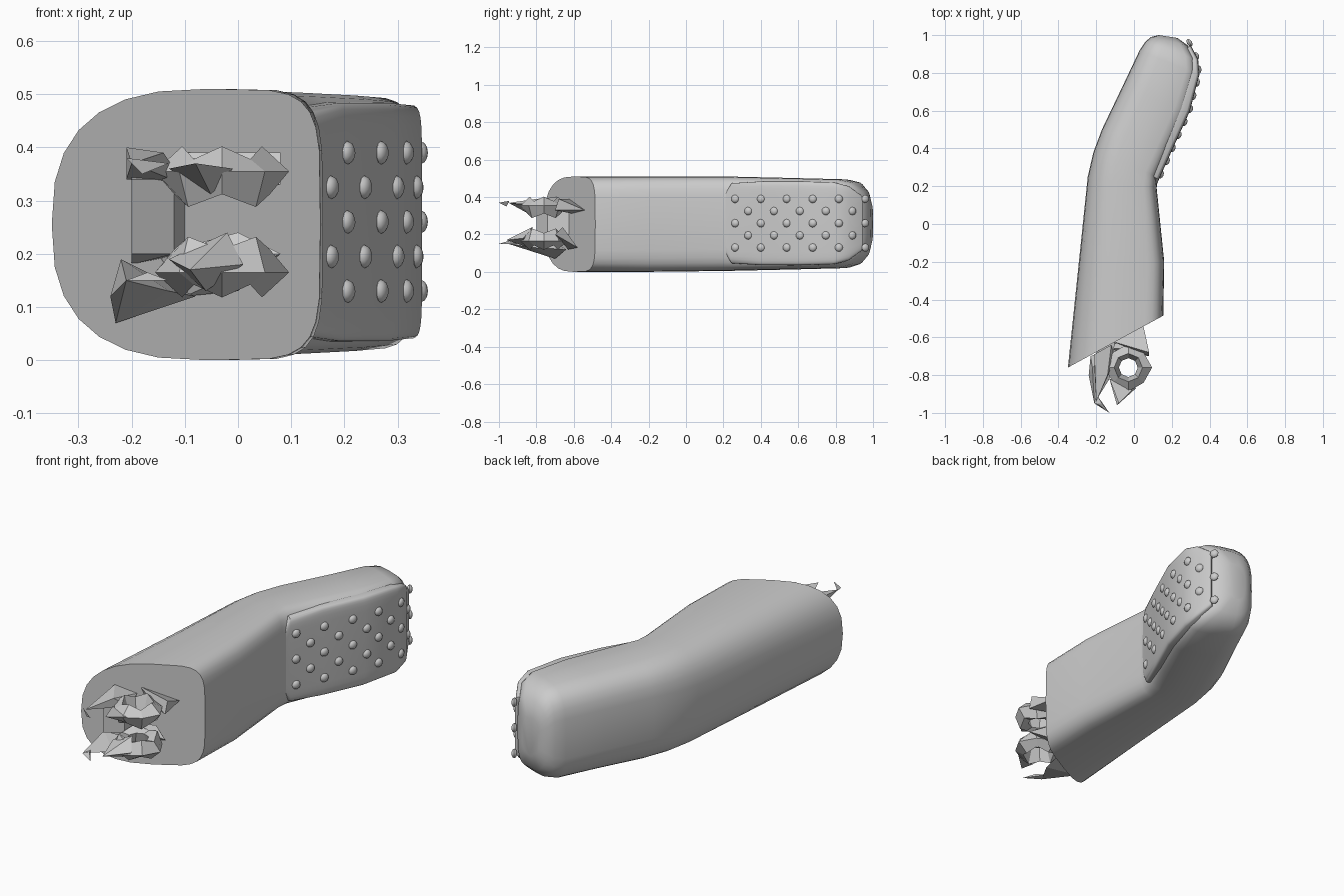
import bpy, bmesh, math
from mathutils import Vector

cube = bpy.data.objects.get("Cube")
if cube:
    bpy.data.objects.remove(cube, do_unlink=True)

grey = bpy.data.materials.new("plain grey")
grey.use_nodes = True
COLOUR = (0.6, 0.6, 0.6, 1)
grey.diffuse_color = COLOUR
grey.node_tree.nodes["Principled BSDF"].inputs["Base Color"].default_value = COLOUR


def finish(name, bm, smooth=None):
    bmesh.ops.recalc_face_normals(bm, faces=bm.faces)
    mesh = bpy.data.meshes.new(name)
    bm.to_mesh(mesh)
    bm.free()
    mesh.materials.append(grey)
    obj = bpy.data.objects.new(name, mesh)
    bpy.context.collection.objects.link(obj)
    if smooth:
        bpy.ops.object.select_all(action="DESELECT")
        obj.select_set(True)
        bpy.context.view_layer.objects.active = obj
        bpy.ops.object.shade_smooth_by_angle(angle=math.radians(smooth))
    return obj


def power(v, n):
    return math.copysign(abs(v) ** (2 / n), v)


def loft(name, stations, mid, count=28):
    """Skin rounded sections: left xy, right xy, low z, high z, left and right squareness."""
    bm = bmesh.new()
    rings = []
    for left, right, low, high, n_left, n_right in stations:
        a, b = Vector(left), Vector(right)
        ring = []
        for i in range(count):
            ang = math.tau * i / count
            n = n_right if math.cos(ang) > 0 else n_left
            u, v = power(math.cos(ang), n), power(math.sin(ang), n)
            t = mid + u * ((1 - mid) if u > 0 else mid)
            p = a.lerp(b, t)
            ring.append(bm.verts.new((p.x, p.y, (low + high) / 2 + v * (high - low) / 2)))
        rings.append(ring)
    for r, s in zip(rings, rings[1:]):
        for i in range(count):
            j = (i + 1) % count
            bm.faces.new((r[i], r[j], s[j], s[i]))
    bm.faces.new(rings[0])
    bm.faces.new(rings[-1])
    return finish(name, bm, 35)


# Bent body with a slanted front end and a rounded back end
loft("body", [
    ((-.35, -.76), (.155, -.485), 0, .51, 2.6, 5),
    ((-.30, -.28), (.16, -.20), 0, .51, 2.8, 5),
    ((-.245, .25), (.12, .19), .005, .51, 3, 5),
    ((-.215, .38), (.125, .25), .007, .508, 3.2, 5),
    ((-.17, .50), (.195, .40), .01, .505, 3.5, 5),
    ((-.06, .73), (.285, .60), .015, .5, 3.5, 5),
    ((.03, .92), (.335, .79), .02, .495, 3.5, 5),
    ((.06, .965), (.328, .87), .04, .48, 3.5, 4.5),
    ((.09, .99), (.285, .945), .085, .435, 3, 4),
    ((.13, 1.0), (.23, .985), .16, .36, 3, 3),
], .58)

# Grip pad following the right-hand face of the handle
path = [Vector(p) for p in ((.115, .215), (.125, .24), (.197, .40), (.288, .60),
                            (.338, .79), (.332, .87), (.295, .94))]
half = (.17, .215, .225, .225, .22, .2, .15)


def side(i):
    d = path[min(i + 1, len(path) - 1)] - path[max(i - 1, 0)]
    return Vector((d.y, -d.x)).normalized()


loft("grip_pad", [
    (p - side(i) * .09, p + side(i) * .008, .26 - h, .26 + h, 8, 8)
    for i, (p, h) in enumerate(zip(path, half))], .5)


def pad_point(y):
    for i, (a, b) in enumerate(zip(path, path[1:])):
        if y <= b.y or i == len(path) - 2:
            t = (y - a.y) / (b.y - a.y)
            return a.lerp(b, t) + side(i).lerp(side(i + 1), t) * .008, side(i).lerp(side(i + 1), t)


# Staggered rows of round studs
bm = bmesh.new()
for row in range(5):
    start, number = (.265, 6) if row % 2 == 0 else (.335, 5)
    for k in range(number):
        p, n = pad_point(start + k * .138)
        new = bmesh.ops.create_uvsphere(bm, u_segments=10, v_segments=6, radius=.022)["verts"]
        turn = Vector((0, 0, 1)).rotation_difference(n.to_3d())
        for v in new:
            v.co.z *= .6
            v.co = turn @ v.co + Vector((p.x, p.y, .13 + row * .065))
finish("grip_studs", bm, 40)


# Jagged broken fitting at the front end
def shard(name, *points):
    bm = bmesh.new()
    for p in points:
        bm.verts.new(p)
    bmesh.ops.convex_hull(bm, input=bm.verts[:])
    return finish(name, bm)


def broken_ring(name, z, flip):
    bm = bmesh.new()
    rows = []
    for i in range(8):
        ang = math.tau * i / 8
        jag = .012 * (-1) ** i
        c, s = math.cos(ang), math.sin(ang)
        rows.append([bm.verts.new((-.03 + r * c, -.76 + r * s, z + flip * h))
                     for r, h in ((.05, -.03), (.075, .045 + jag), (.12 + jag / 2, .01), (.09, -.045 + jag))])
    for i in range(8):
        for j in range(4):
            a, b = rows[i], rows[(i + 1) % 8]
            bm.faces.new((a[j], a[(j + 1) % 4], b[(j + 1) % 4], b[j]))
    return finish(name, bm)


broken_ring("upper_ring", .345, 1)
broken_ring("lower_ring", .175, -1)
shard("left_post", (-.2, -.8, .2), (-.2, -.8, .34), (-.12, -.74, .2), (-.12, -.74, .34),
      (-.2, -.66, .18), (-.2, -.66, .36), (-.1, -.62, .2), (-.1, -.62, .34))
shard("upper_prong", (-.21, -.69, .4), (-.2, -.94, .37), (-.14, -.8, .39), (-.1, -.72, .33),
      (-.21, -.75, .34), (-.12, -.64, .36))
shard("upper_tooth", (-.13, -.82, .36), (-.01, -.88, .36), (-.08, -.95, .37), (-.05, -.84, .31))
shard("upper_bridge", (-.12, -.62, .39), (.08, -.68, .39), (.08, -.7, .33), (-.1, -.6, .31),
      (.05, -.54, .33))
shard("lower_prong", (-.23, -.7, .07), (-.24, -.8, .12), (-.21, -.95, .15), (-.13, -.82, .13),
      (-.22, -.76, .19), (-.08, -.64, .12))
shard("lower_tooth", (-.13, -.82, .19), (.01, -.87, .18), (-.09, -.96, .17), (-.06, -.84, .13),
      (-.02, -.82, .24))
shard("lower_bridge", (-.15, -.66, .2), (.0, -.66, .24), (.08, -.7, .2), (.0, -.58, .13),
      (-.1, -.63, .12))
shard("upper_splinter", (-.21, -.945, .38), (-.13, -1, .37), (-.18, -.96, .35))
shard("lower_splinter", (-.21, -.95, .15), (-.13, -1, .15), (-.17, -.95, .165), (-.2, -.9, .15))
